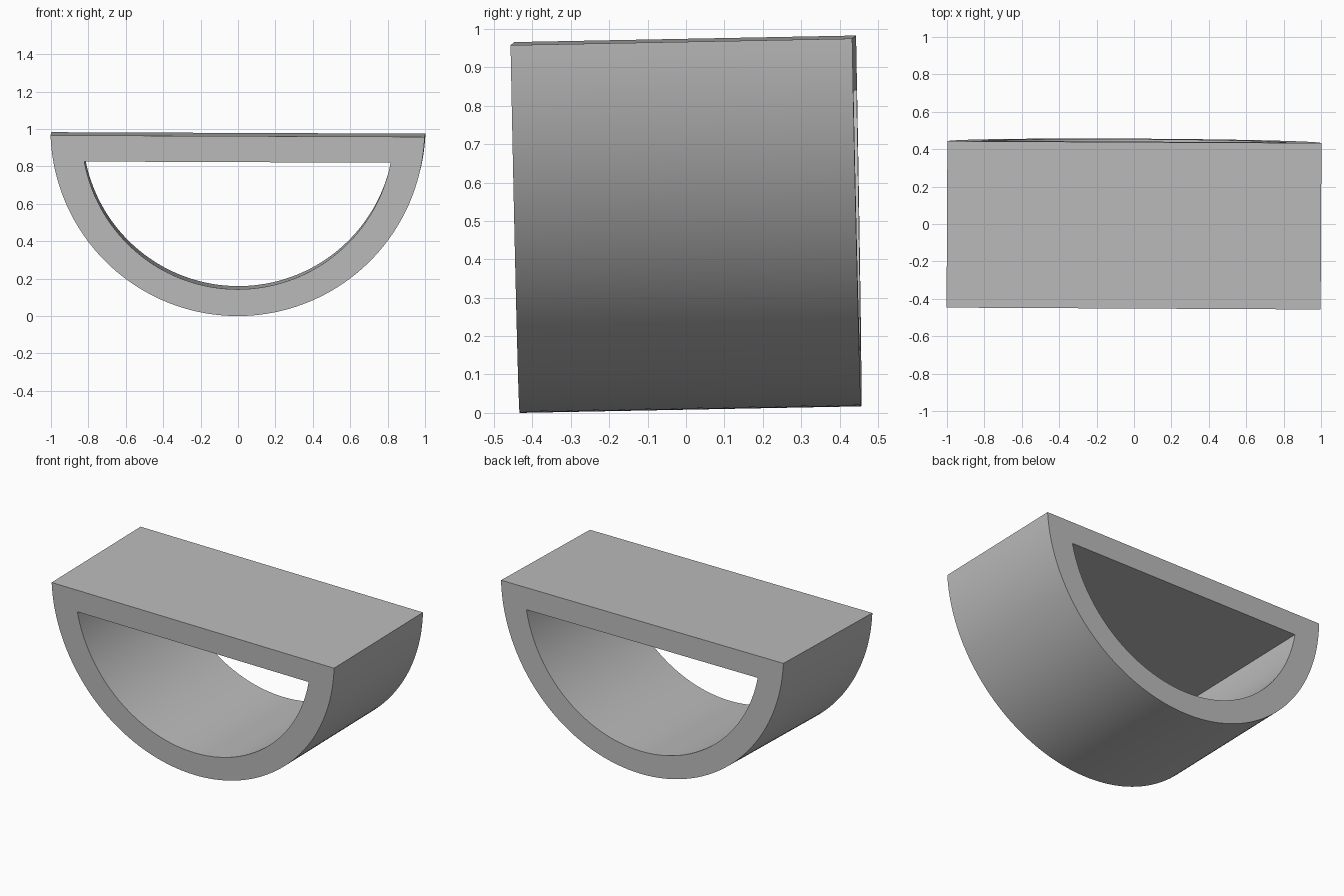
import bpy, bmesh
from math import sin, cos, atan2, radians, pi
from mathutils import Matrix, Vector

cube = bpy.data.objects.get("Cube")
if cube:
    bpy.data.objects.remove(cube, do_unlink=True)

DEPTH = 0.89
HEIGHT = 0.962
SEGMENTS = 96

grey = bpy.data.materials.new("plain_grey")
grey.use_nodes = True
colour = (0.5, 0.5, 0.5, 1)
grey.diffuse_color = colour
grey.node_tree.nodes["Principled BSDF"].inputs["Base Color"].default_value = colour


def bowl_arc(half_width, bottom, top):
    """Circular arc hanging below a level chord, from right end to left end."""
    sag = top - bottom
    radius = (half_width ** 2 + sag ** 2) / (2 * sag)
    centre = bottom + radius
    start = atan2(top - centre, half_width)
    sweep = pi + 2 * start
    angles = [start - sweep * i / SEGMENTS for i in range(SEGMENTS + 1)]
    return [(radius * cos(a), centre + radius * sin(a)) for a in angles]


# Hollow half-round shell: outer and inner loops on both end faces
bm = bmesh.new()
arcs = {"outer": bowl_arc(1.0, 0, HEIGHT), "inner": bowl_arc(0.819, 0.143, 0.823)}
loops = {(name, side): [bm.verts.new((x, side * DEPTH / 2, z)) for x, z in arc]
         for name, arc in arcs.items() for side in (-1, 1)}


def bridge(a, b):
    for i in range(len(a)):
        j = (i + 1) % len(a)
        bm.faces.new((a[i], a[j], b[j], b[i]))


bridge(loops["outer", -1], loops["outer", 1])
bridge(loops["inner", -1], loops["inner", 1])
for side in (-1, 1):
    bridge(loops["outer", side], loops["inner", side])
bmesh.ops.recalc_face_normals(bm, faces=bm.faces[:])

# Slight lean of the whole piece, then centre it and rest it on the floor
lean = (Matrix.Rotation(radians(-0.29), 4, "Z") @ Matrix.Rotation(radians(0.23), 4, "Y")
        @ Matrix.Rotation(radians(1.1), 4, "X"))
bm.transform(lean)
low = Vector([min(v.co[k] for v in bm.verts) for k in range(3)])
high = Vector([max(v.co[k] for v in bm.verts) for k in range(3)])
middle = (low + high) / 2
bm.transform(Matrix.Translation((-middle.x, -middle.y, -low.z)))

mesh = bpy.data.meshes.new("half_round_shell")
bm.to_mesh(mesh)
bm.free()
mesh.materials.append(grey)
shell = bpy.data.objects.new("half_round_shell", mesh)
bpy.context.collection.objects.link(shell)

bpy.ops.object.select_all(action="DESELECT")
shell.select_set(True)
bpy.context.view_layer.objects.active = shell
bpy.ops.object.shade_smooth_by_angle(angle=radians(30))
